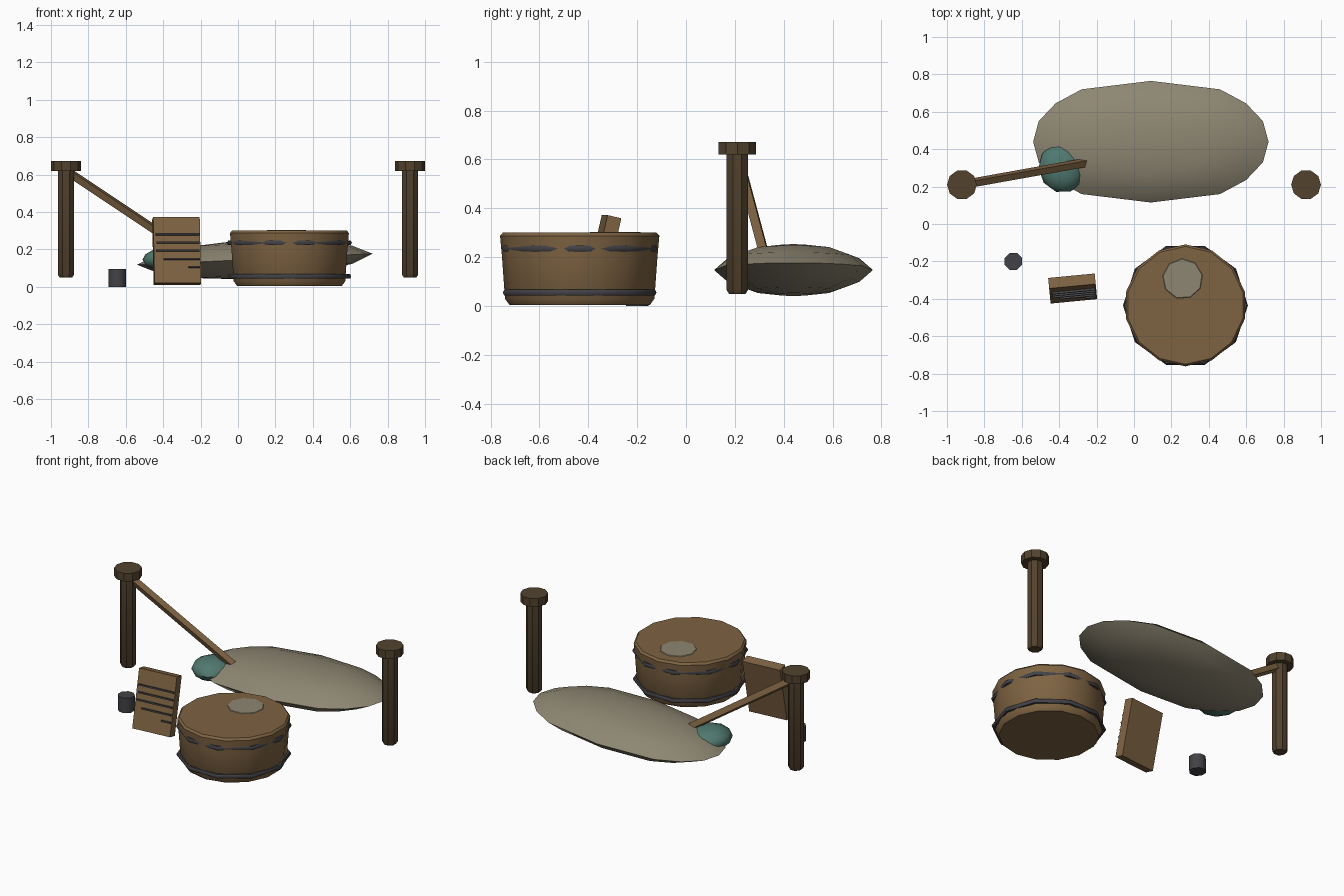
import bpy, bmesh
from math import sin, cos, pi, radians
from mathutils import Vector, Matrix

cube = bpy.data.objects.get("Cube")
if cube:
    bpy.data.objects.remove(cube)


def material(name, rgb):
    m = bpy.data.materials.new(name)
    m.use_nodes = True
    m.diffuse_color = (*rgb, 1)
    m.node_tree.nodes["Principled BSDF"].inputs["Base Color"].default_value = (*rgb, 1)
    return m


WOOD = material("warm wood", (0.21, 0.125, 0.055))
DARK = material("dark wood", (0.085, 0.055, 0.027))
CANVAS = material("canvas", (0.27, 0.24, 0.17))
TEAL = material("teal cloth", (0.08, 0.19, 0.16))
IRON = material("iron", (0.055, 0.055, 0.063))


def finish(name, bm, mat, matrix=Matrix(), angle=35):
    bmesh.ops.recalc_face_normals(bm, faces=bm.faces)
    me = bpy.data.meshes.new(name)
    bm.to_mesh(me)
    bm.free()
    me.materials.append(mat)
    ob = bpy.data.objects.new(name, me)
    bpy.context.collection.objects.link(ob)
    ob.matrix_world = matrix
    bpy.ops.object.select_all(action="DESELECT")
    ob.select_set(True)
    bpy.context.view_layer.objects.active = ob
    bpy.ops.object.shade_smooth_by_angle(angle=radians(angle))
    return ob


def loft(name, outline, levels, mat, matrix=Matrix(), angle=35):
    """Stack scaled copies of an outline at (scale, z) and cap both ends."""
    bm = bmesh.new()
    rings = [[bm.verts.new((x * s, y * s, z)) for x, y in outline] for s, z in levels]
    n = len(outline)
    for a, b in zip(rings, rings[1:]):
        for i in range(n):
            j = (i + 1) % n
            bm.faces.new((a[i], a[j], b[j], b[i]))
    bm.faces.new(rings[0])
    bm.faces.new(rings[-1])
    return finish(name, bm, mat, matrix, angle)


def polygon(sides, start=0.0):
    return [(cos(start + 2 * pi * i / sides), sin(start + 2 * pi * i / sides)) for i in range(sides)]


def box(name, size, mat, matrix):
    bm = bmesh.new()
    bmesh.ops.create_cube(bm, size=1, matrix=Matrix.Diagonal((*size, 1)))
    return finish(name, bm, mat, matrix)


def at(x, y, z=0):
    return Matrix.Translation((x, y, z))


# Two capped posts
for side, x in (("right", -0.92), ("left", 0.92)):
    loft(side + "_post", polygon(8, pi / 8), [(0.037, 0.05), (0.047, 0.065), (0.047, 0.63)],
         DARK, at(x, 0.21))
    loft(side + "_post_cap", polygon(10), [(0.08, 0.62), (0.08, 0.672)], DARK, at(x, 0.21))

# Fallen beam leaning from the right post
top, foot = Vector((-0.91, 0.212, 0.615)), Vector((-0.25, 0.33, 0.175))
run = foot - top
beam_frame = Matrix.Translation((top + foot) / 2) @ run.to_track_quat("X", "Z").to_matrix().to_4x4()
box("fallen_beam", (run.length, 0.036, 0.036), WOOD, beam_frame @ Matrix.Rotation(radians(25), 4, "X"))

# Collapsed canvas: a flattened, faceted cushion, tipped slightly
quarter = [(0.63, 0), (0.6, 0.11), (0.51, 0.205), (0.37, 0.28), (0, 0.325)]
half = quarter + [(-x, y) for x, y in reversed(quarter[:-1])]
outline = half + [(-x, -y) for x, y in half[1:-1]]
upper = [(1, 0), (0.83, 0.048), (0.52, 0.085), (0.2, 0.1)]
levels = [(s, -z) for s, z in reversed(upper[1:])] + upper
loft("canvas_heap", outline, levels, CANVAS,
     at(0.09, 0.44, 0.147) @ Matrix.Rotation(radians(-2.7), 4, "Y"), 30)

# Teal cloth bundle under the beam
bm = bmesh.new()
bmesh.ops.create_icosphere(bm, subdivisions=2, radius=1,
                           matrix=Matrix.Diagonal((0.125, 0.135, 0.065, 1)))
finish("cloth_bundle", bm, TEAL, at(-0.385, 0.3, 0.145) @ Matrix.Rotation(radians(20), 4, "Z"))

# Tub with iron hoops
tub = at(0.275, -0.435)
loft("tub", polygon(14, pi / 2),
     [(0.288, 0.005), (0.306, 0.03), (0.318, 0.2), (0.326, 0.287), (0.315, 0.3)], WOOD, tub, 40)


def hoop(name, radius, z, thick):
    bm = bmesh.new()
    rings = []
    for x, y in polygon(10):
        rings.append([bm.verts.new((x * (radius + thick * c), y * (radius + thick * c), z + thick * s))
                      for c, s in polygon(6)])
    for i, a in enumerate(rings):
        b = rings[(i + 1) % len(rings)]
        for k in range(6):
            m = (k + 1) % 6
            bm.faces.new((a[k], a[m], b[m], b[k]))
    finish(name, bm, IRON, tub, 60)


hoop("lower_hoop", 0.317, 0.055, 0.014)
hoop("upper_hoop", 0.32, 0.235, 0.014)

# Pale patch on the tub lid
loft("lid_patch", polygon(9, 0.2), [(0.11, 0.298), (0.105, 0.303)], CANVAS, at(0.26, -0.293))

# Leaning board with iron slats on its front
board = (at(-0.328, -0.345, 0.19) @ Matrix.Rotation(radians(5.5), 4, "Z")
         @ Matrix.Rotation(radians(-13), 4, "X"))
box("leaning_board", (0.25, 0.058, 0.36), WOOD, board)
for i, left_end in enumerate((-0.115, -0.11, -0.115, -0.075, 0.06)):
    right_end = 0.12
    box(f"board_slat_{i + 1}", (right_end - left_end, 0.014, 0.009), IRON,
        board @ at((left_end + right_end) / 2, -0.034, 0.085 - i * 0.045))

# Small iron pot
loft("small_pot", polygon(8, pi / 8), [(0.05, 0), (0.05, 0.095)], IRON, at(-0.645, -0.2), 50)
